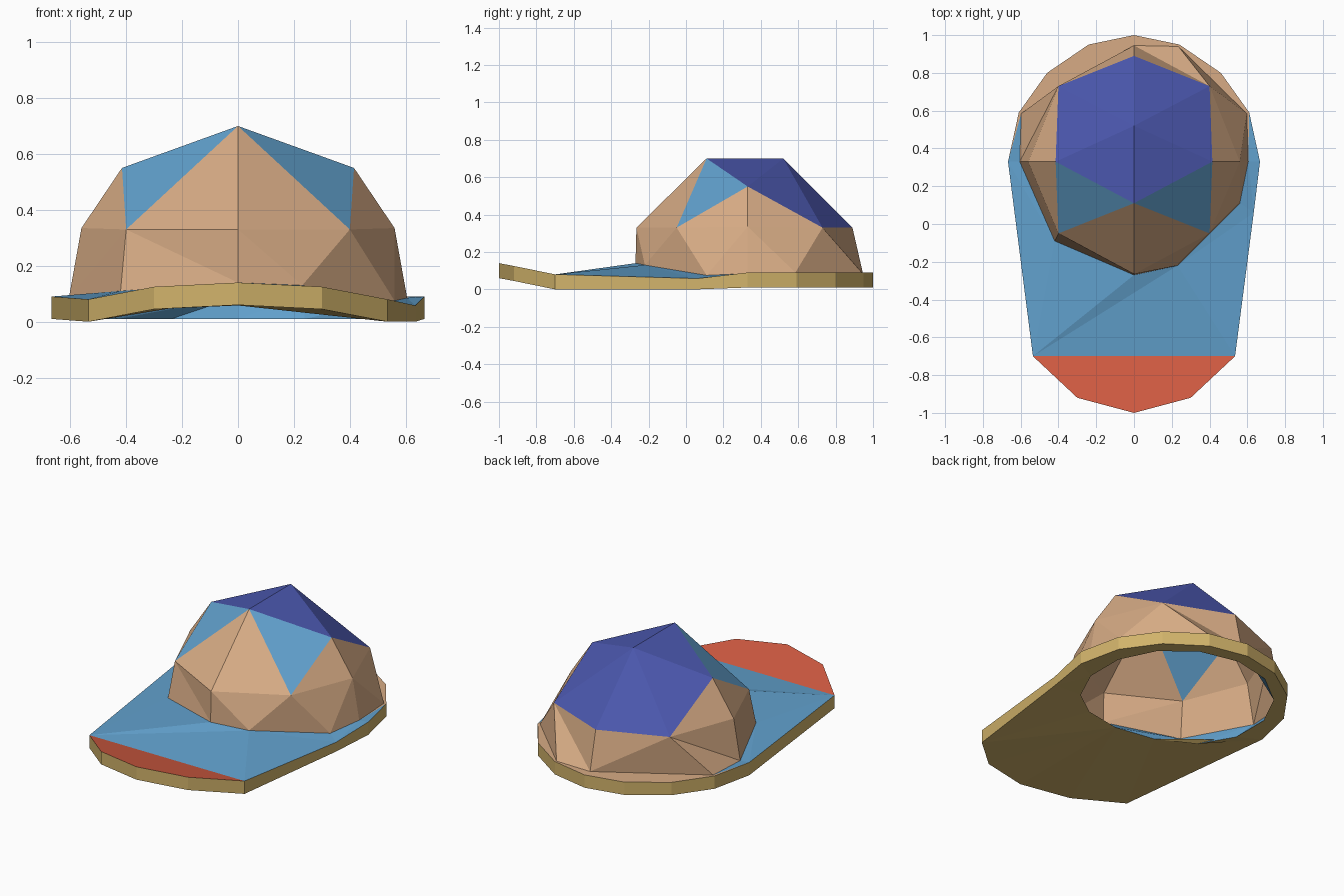
import bpy, bmesh, math

if "Cube" in bpy.data.objects:
    bpy.data.objects.remove(bpy.data.objects["Cube"])


def material(name, rgb):
    m = bpy.data.materials.new(name)
    m.diffuse_color = (*rgb, 1)
    m.use_nodes = True
    m.node_tree.nodes["Principled BSDF"].inputs["Base Color"].default_value = m.diffuse_color
    return m


MATS = [material("tan", (.68, .41, .235)),
        material("light blue", (.122, .36, .62)),
        material("indigo", (.07, .095, .42)),
        material("red", (.66, .107, .055)),
        material("gold", (.64, .45, .145))]
TAN, BLUE, INDIGO, RED, GOLD = range(5)


def angle(p):
    return math.atan2(p[1] - .34, p[0])


def zipper(a, b):
    """Triangles joining two closed rings, walking round by angle."""
    a, b = sorted(a, key=angle), sorted(b, key=angle)
    n, m, i, j, tris = len(a), len(b), 0, 0, []

    def ang(r, k):
        return angle(r[k % len(r)]) + 2 * math.pi * (k // len(r))

    while i < n or j < m:
        if j >= m or (i < n and ang(a, i + 1) <= ang(b, j + 1)):
            tris.append((a[i % n], a[(i + 1) % n], b[j % m]))
            i += 1
        else:
            tris.append((a[i % n], b[(j + 1) % m], b[j % m]))
            j += 1
    return tris


def build(name, faces):
    """faces: list of (points, colour index)."""
    bm = bmesh.new()
    verts = {}
    for pts, colour in faces:
        vs = [verts.setdefault(p, None) or verts.update({p: bm.verts.new(p)}) or verts[p]
              for p in pts]
        bm.faces.new(vs).material_index = colour
    bmesh.ops.recalc_face_normals(bm, faces=bm.faces)
    me = bpy.data.meshes.new(name)
    bm.to_mesh(me)
    bm.free()
    for m in MATS:
        me.materials.append(m)
    ob = bpy.data.objects.new(name, me)
    bpy.context.collection.objects.link(ob)
    return ob


# Lower edge of the crown (slightly uneven left to right)
base = [(0, -.27, .14), (.23, -.22, .13), (.56, .11, .075), (.605, .33, .085),
        (.597, .585, .09), (.235, .94, .09), (0, .945, .09), (-.597, .585, .09),
        (-.605, .33, .085), (-.42, -.09, .11)]

# Crown: ring at mid height, two side points, two top points
front, back = (0, -.265, .33), (0, .89, .33)
t1, t2 = (0, .11, .70), (0, .52, .70)
ring, crown = [front, back], []
for s in (1, -1):
    r1, r2, r3 = (s * .4, -.05, .33), (s * .56, .33, .335), (s * .4, .73, .33)
    side = (s * .415, .33, .55)
    ring += [r1, r2, r3]
    crown += [((front, r1, t1), TAN), ((r1, side, t1), BLUE),
              ((r1, r2, side), TAN), ((r2, r3, side), TAN),
              ((side, t2, t1), INDIGO), ((side, r3, t2), INDIGO),
              ((r3, back, t2), INDIGO)]
crown += [(t, TAN) for t in zipper(base, ring)]
build("crown", crown)

# Brim: outline with mirrored sides plus one extra dip on the right
half = [(.3, -.92, .125), (.535, -.7, .08), (.667, .33, .09),
        (.61, .59, .09), (.46, .80, .09), (.24, .95, .09)]
outer = [(0, -1, .14)] + half + [(0, 1, .09)] + [(-x, y, z) for x, y, z in half[::-1]]
outer.insert(3, (.634, .06, .058))


def under(p):
    return (p[0], p[1], max(0, p[2] - .08))


# Head opening on the underside
hole = []
for k in range(14):
    t = 2 * math.pi * (k + .5) / 14
    y = .38 + .54 * math.sin(t)
    hole.append((.55 * math.cos(t), y, .01 + .05 * max(0, (.1 - y) / .27)))

tip = [p for p in outer if p[1] <= -.69]
rim = [p for p in outer if p[1] >= -.71]
brim = [(sorted(tip, key=angle), RED)]
for t in zipper(rim, base):
    brim.append((t, TAN if sum(p[1] for p in t) / 3 > .5 else BLUE))
for p, q in zip(outer, outer[1:] + outer[:1]):
    brim.append(((p, q, under(q), under(p)), GOLD))
brim += [(t, GOLD) for t in zipper([under(p) for p in outer], hole)]
brim += [(t, BLUE) for t in zipper(hole, base)]
build("brim", brim)
